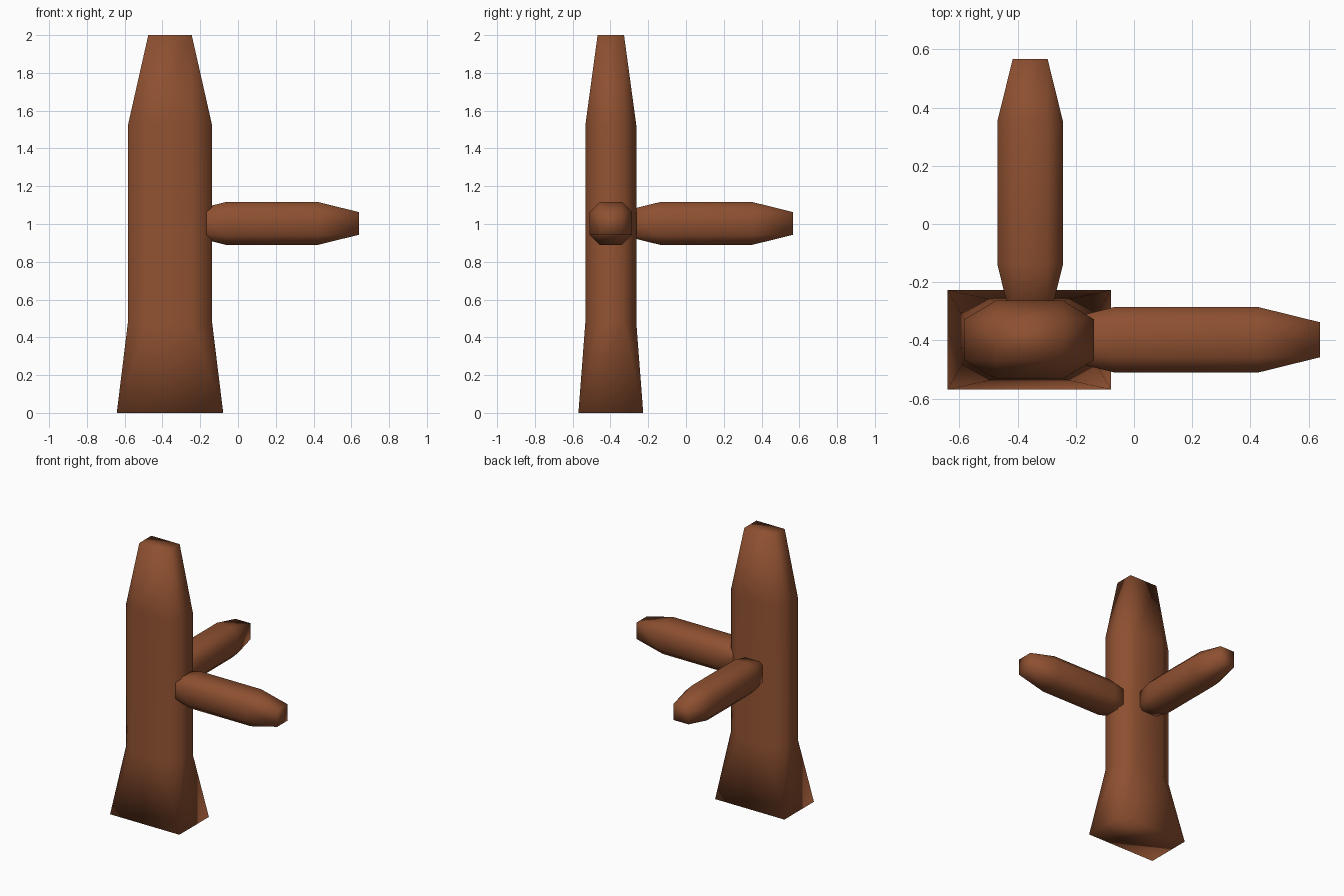
import bpy, bmesh
from mathutils import Matrix

if "Cube" in bpy.data.objects:
    bpy.data.objects.remove(bpy.data.objects["Cube"])

bark = bpy.data.materials.new("brown bark")
bark.diffuse_color = (0.27, 0.08, 0.03, 1)
bark.use_nodes = True
bark.node_tree.nodes["Principled BSDF"].inputs["Base Color"].default_value = bark.diffuse_color


def log(name, rect, mid, z0, z1, shoulder, flare, matrix):
    """Box with chamfered long edges: rectangle - octagon - octagon - rectangle.
    rect = half size of the flat faces, mid = half size of the octagon,
    flare = scale of the first end."""
    a, b = rect
    c, d = mid
    bm = bmesh.new()
    signs = [(-1, -1), (1, -1), (1, 1), (-1, 1)]
    bottom = [bm.verts.new((a * flare * s, b * flare * t, z0)) for s, t in signs]
    top = [bm.verts.new((a * s, b * t, z1)) for s, t in signs]

    # two octagon rings; each corner gives two points in turning order
    rings = []
    for z in (z0 + shoulder, z1 - shoulder):
        ring = []
        for s, t in signs:
            pair = [(c * s, b * t, z), (a * s, d * t, z)]
            if s * t < 0:
                pair.reverse()
            ring += [bm.verts.new(p) for p in pair]
        rings.append(ring)
    lo, hi = rings

    # long sides
    for i in range(8):
        j = (i + 1) % 8
        bm.faces.new((lo[i], lo[j], hi[j], hi[i]))
    # tapered ends: triangle at each corner, quad on each side
    for i in range(4):
        j = (i + 1) % 4
        p, q, r = 2 * i, 2 * i + 1, (2 * i + 2) % 8
        bm.faces.new((bottom[i], lo[q], lo[p]))
        bm.faces.new((top[i], hi[p], hi[q]))
        bm.faces.new((bottom[i], bottom[j], lo[r], lo[q]))
        bm.faces.new((hi[q], hi[r], top[j], top[i]))
    bm.faces.new(bottom[::-1])
    bm.faces.new(top)

    bm.transform(matrix)
    bmesh.ops.recalc_face_normals(bm, faces=bm.faces)
    for f in bm.faces:
        f.smooth = True
    me = bpy.data.meshes.new(name)
    bm.to_mesh(me)
    bm.free()
    me.materials.append(bark)
    ob = bpy.data.objects.new(name, me)
    bpy.context.collection.objects.link(ob)


X, Y = -0.36, -0.398
# trunk with flared foot
log("trunk", (0.115, 0.07), (0.223, 0.135), 0, 2, 0.478, 2.45,
    Matrix.Translation((X, Y, 0)))
# two branches, pointing right and back
log("right_branch", (0.06, 0.06), (0.113, 0.113), -0.28, 0.64, 0.215, 1,
    Matrix.Translation((0, Y, 1.003)) @ Matrix.Rotation(1.5707963, 4, 'Y'))
log("back_branch", (0.06, 0.06), (0.113, 0.113), -0.353, 0.567, 0.215, 1,
    Matrix.Translation((X + 0.003, 0, 1.003)) @ Matrix.Rotation(-1.5707963, 4, 'X'))
